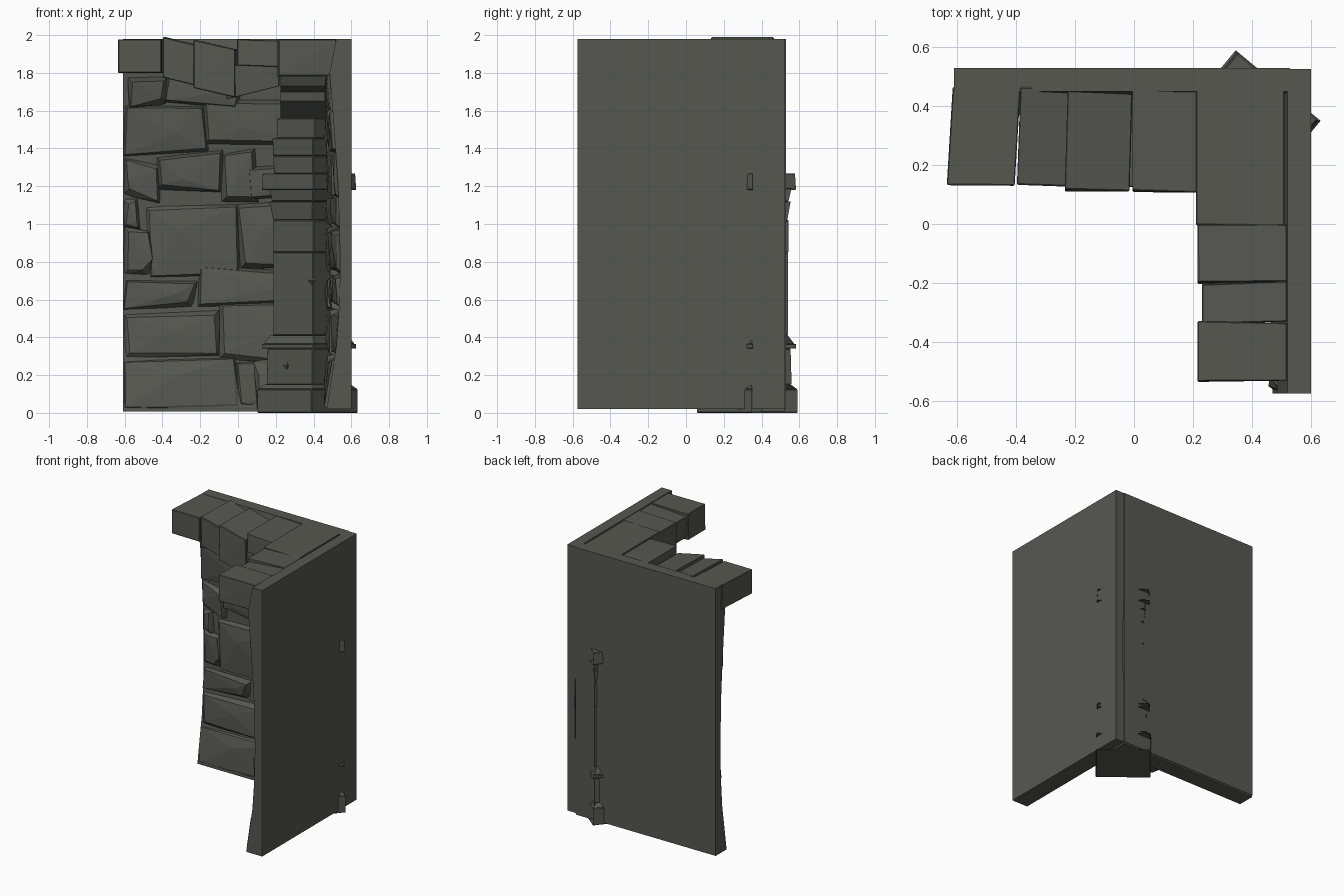
import bpy, bmesh, math, random
from mathutils import Vector

if "Cube" in bpy.data.objects:
    bpy.data.objects.remove(bpy.data.objects["Cube"])

random.seed(7)
stone = bpy.data.materials.new("dark_stone")
stone.diffuse_color = (0.095, 0.095, 0.083, 1)
stone.use_nodes = True
stone.node_tree.nodes["Principled BSDF"].inputs["Base Color"].default_value = stone.diffuse_color


def finish(bm, name):
    me = bpy.data.meshes.new(name)
    bm.to_mesh(me)
    bm.free()
    me.materials.append(stone)
    ob = bpy.data.objects.new(name, me)
    bpy.context.collection.objects.link(ob)
    return ob


def add_hull(bm, pts, hidden=0):
    """Convex block; faces using only the first `hidden` points are left open."""
    vs = [bm.verts.new(p) for p in pts]
    r = bmesh.ops.convex_hull(bm, input=vs)
    bmesh.ops.recalc_face_normals(bm, faces=bm.faces)
    unseen = [f for f in bm.faces if all(v in vs[:hidden] for v in f.verts)] if hidden else []
    bmesh.ops.delete(bm, geom=unseen, context='FACES')
    junk = [v for v in bm.verts if not v.link_faces]
    bmesh.ops.delete(bm, geom=junk, context='VERTS')


def add_prism(bm, a, b, open_side=None):
    # two matching rings joined and capped
    a = [bm.verts.new(p) for p in a]
    b = [bm.verts.new(p) for p in b]
    n = len(a)
    bm.faces.new(a)
    bm.faces.new(b)
    sides = [bm.faces.new((a[i], a[(i + 1) % n], b[(i + 1) % n], b[i])) for i in range(n)]
    bmesh.ops.recalc_face_normals(bm, faces=bm.faces)
    if open_side is not None:
        bmesh.ops.delete(bm, geom=[sides[open_side]], context='FACES')


# wall space: u along the wall from the corner, d inward from the outer face
def back(u, d, z):
    return Vector((0.6 - u, 0.53 - d, z))


def right(u, d, z):
    return Vector((0.6 - d, 0.525 - u, z))


PROFILE = [(0.02, .13), (.35, .08), (.6, .062), (.85, .06), (1.2, .07),
           (1.55, .095), (1.8, .115), (1.98, .08)]


def depth(z):
    for (z0, d0), (z1, d1) in zip(PROFILE, PROFILE[1:]):
        if z <= z1:
            return d0 + (d1 - d0) * max(0, z - z0) / (z1 - z0)
    return PROFILE[-1][1]


# core walls with flat outer faces and flared inner faces
for name, m, u0, u1 in (("back_wall", back, .07, 1.21), ("right_wall", right, 0, 1.1)):
    bm = bmesh.new()
    ring = [(0, 1.98), (0, .02)] + [(d, z) for z, d in PROFILE]
    add_prism(bm, [m(u0, d, z) for d, z in ring], [m(u1, d, z) for d, z in ring])
    finish(bm, name)


def rock(bm, m, u0, u1, z0, z1, proud, umax):
    """Rough stone on the wall face: jittered outline, narrower jittered front.
    The masonry thickens towards the corner."""
    j = lambda s: random.uniform(-s, s)

    def face(u, z):
        d = depth(z)
        return d + max(0, .13 - d) * max(0, 1 - u / umax) ** .8 + proud * .8

    rear, front = [], []
    for u, z, su, sz in ((u0, z0, 1, 1), (u1, z0, -1, 1), (u1, z1, -1, -1), (u0, z1, 1, -1)):
        zz = max(.02, z + j(.025))
        uu = min(umax, u + j(.02))
        rear.append(m(uu, depth(zz) - .012, zz))
        inset = random.uniform(.008, .035)
        uf, zf = min(umax, uu + su * inset), zz + sz * inset
        front.append(m(uf, face(uf, zf) + j(.008), zf))
    uc, zc = min(umax - .02, (u0 + u1) / 2 + j(.1)), (z0 + z1) / 2 + j(.04)
    front.append(m(uc, face(uc, zc) + .01, zc))
    part = bmesh.new()
    add_hull(part, rear + front, hidden=4)
    me = bpy.data.meshes.new("temp")
    part.to_mesh(me)
    part.free()
    bm.from_mesh(me)
    bpy.data.meshes.remove(me)


# stones of the back wall, as x range, z range and how far they stand out
STONES = [(-.61, .0, .02, .30, .012), (.0, .4, .02, .28, .010),
          (-.61, -.1, .29, .54, .014), (-.1, .4, .27, .58, .010),
          (-.61, -.22, .55, .72, .022), (-.22, .4, .57, .76, .016),
          (-.61, -.47, .73, .97, .028), (-.48, .0, .74, 1.12, .012),
          (.0, .4, .77, 1.13, .018), (-.61, -.52, .98, 1.12, .03),
          (-.61, -.42, 1.13, 1.33, .03), (-.42, -.08, 1.16, 1.37, .045),
          (-.08, .1, 1.13, 1.38, .02), (.06, .4, 1.14, 1.32, .035),
          (-.60, -.17, 1.38, 1.62, .03), (-.18, .4, 1.40, 1.66, .04),
          (-.58, -.36, 1.63, 1.8, .08), (-.38, .02, 1.62, 1.8, .06)]
bm = bmesh.new()
for x0, x1, z0, z1, p in STONES:
    rock(bm, back, .6 - x1, .6 - x0, z0, z1, p, 1.21)
finish(bm, "back_wall_stones")

# stones of the right wall, laid in courses
bm = bmesh.new()
rows = [.02, .3, .55, .74, .98, 1.15, 1.38, 1.6, 1.8]
for i, (z0, z1) in enumerate(zip(rows, rows[1:])):
    cuts = [.18, (.5, .68, .42)[i % 3], (.85, 1.1, .8)[i % 3], 1.1]
    for u0, u1 in zip(cuts, cuts[1:]):
        if u1 - u0 > .05:
            rock(bm, right, u0, u1, z0, z1, random.uniform(.006, .022), 1.1)
finish(bm, "right_wall_stones")


def ledge(name, lo, hi, tilt=0, skew=0, rise=0):
    """Coping block; tilt lowers the +x end, skew shifts the front in x,
    rise lifts the underside of the +x end."""
    bm = bmesh.new()
    j = lambda: random.uniform(-.006, .006)
    pts = []
    for ix in (0, 1):
        for iy in (0, 1):
            for iz in (0, 1):
                x, y, z = (lo[0], hi[0])[ix], (lo[1], hi[1])[iy], (lo[2], hi[2])[iz]
                pts.append((x + skew * (1 - iy), y + j(), z - tilt * ix + rise * ix * (1 - iz)))
    add_hull(bm, pts)
    b = finish(bm, name).modifiers.new("chips", 'BEVEL')
    b.width, b.segments = .004, 1


# overhanging coping blocks
ledge("coping_left", (-.615, .135, 1.80), (-.385, .46, 1.978), 0, -.02)
ledge("coping_tilted", (-.385, .13, 1.775), (-.20, .46, 1.99), .045, -.012)
ledge("coping_tilted_end", (-.225, .115, 1.72), (-.005, .46, 1.975), .05, -.01)
ledge("coping_middle", (-.005, .11, 1.84), (.215, .46, 1.978), .008)
ledge("coping_middle_support", (-.06, .13, 1.66), (.22, .46, 1.84), -.01, 0, .06)
ledge("coping_corner", (.21, .0, 1.78), (.51, .46, 1.98))
ledge("coping_right_inner", (.215, -.20, 1.79), (.52, .0, 1.97), -.01)
ledge("coping_right_chipped", (.23, -.335, 1.80), (.52, -.20, 1.955), -.02)
ledge("coping_right_end", (.215, -.53, 1.785), (.52, -.335, 1.978), 0)

# sloped corbel beneath the corner coping
bm = bmesh.new()
prof = [(.47, 1.53), (.36, 1.54), (.19, 1.65), (.18, 1.70), (.03, 1.73), (.0, 1.79), (.47, 1.79)]
add_prism(bm, [(.225, y, z) for y, z in prof], [(.47, y, z) for y, z in prof])
finish(bm, "corner_corbel")

# turned corner pillar: a square frame with H across it and N to its front
C, H, N = Vector((.377, .335)), Vector((-.77, .64)), Vector((-.64, -.77))


def section(z, a, f, r, grow=0):
    a, f, r = a + grow, f + grow, r + grow
    return [(*(C + H * h + N * n), z) for h, n in ((a, f), (-a, f), (-a, -r), (a, -r))]


# name, z0, z1, half width, front reach, rear reach, growth at bottom and top
BLOCKS = [("pillar_base", 0, .125, .187, .207, .175, 0, 0),
          ("pillar_base_slope", .125, .15, .187, .207, .175, 0, -.025),
          ("pillar_plinth", .15, .34, .155, .16, .155, .004, 0),
          ("pillar_ring", .34, .365, .18, .18, .172, 0, 0),
          ("pillar_ring_top", .365, .41, .175, .17, .165, 0, -.025),
          ("pillar_shaft", .41, .85, .138, .135, .15, 0, 0),
          ("pillar_shaft_upper", .85, 1.02, .141, .135, .153, 0, 0),
          ("pillar_collar", 1.02, 1.12, .145, .145, .155, -.008, .005),
          ("pillar_neck", 1.12, 1.19, .148, .145, .157, -.006, .006),
          ("pillar_capital", 1.18, 1.268, .18, .18, .172, 0, -.004),
          ("pillar_top", 1.265, 1.36, .135, .13, .13, 0, .004),
          ("pillar_head", 1.36, 1.455, .138, .135, .13, 0, .003),
          ("pillar_corbel", 1.455, 1.56, .13, .11, .12, 0, 0)]
for name, z0, z1, a, f, r, g0, g1 in BLOCKS:
    bm = bmesh.new()
    add_prism(bm, section(z0, a, f, r, g0), section(z1, a, f, r, g1), open_side=2)
    b = finish(bm, name).modifiers.new("worn_edges", 'BEVEL')
    b.width, b.segments = .004, 1

# small studs on the pillar front, and a rubble stone by the base
for name, h, f, z in (("stud_low", .02, .16, .25), ("stud_high", -.13, .135, .70)):
    c = C + H * h + N * f
    bm = bmesh.new()
    add_hull(bm, [(c.x + a * .02, c.y + b * .02, z + e * .026)
                  for a, b, e in ((1, 0, 0), (-1, 0, 0), (0, 1, 0), (0, -1, 0), (0, 0, 1), (0, 0, -1))])
    finish(bm, name)
bm = bmesh.new()
add_hull(bm, [(.1, .42, .02), (.2, .42, .02), (.11, .33, .02), (.2, .3, .02),
              (.08, .42, .27), (.17, .42, .29), (.11, .35, .2), (.2, .33, .24)])
finish(bm, "base_rubble")

# thin footing beneath the back wall
bm = bmesh.new()
add_hull(bm, [(x, y, z) for x in (-.61, .53) for y in (.40, .525) for z in (.008, .03)])
finish(bm, "back_footing")
